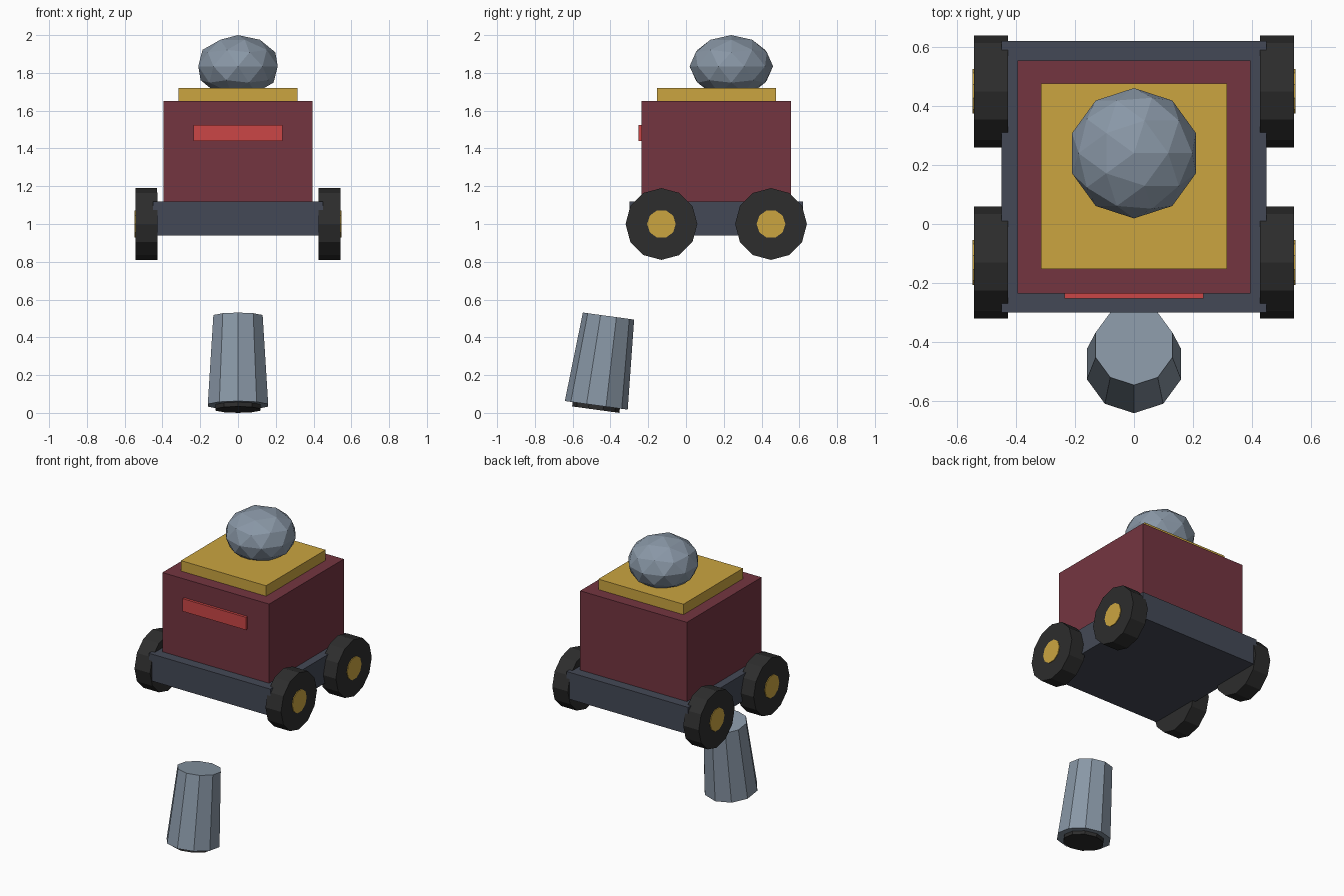
import bpy
import bmesh
import math
from mathutils import Matrix, Vector

if "Cube" in bpy.data.objects:
    bpy.data.objects.remove(bpy.data.objects["Cube"])


def material(name, hex_code):
    def lin(i):
        c = int(hex_code[i:i + 2], 16) / 255
        return c / 12.92 if c <= 0.04045 else ((c + 0.055) / 1.055) ** 2.4
    m = bpy.data.materials.new(name)
    m.diffuse_color = (lin(0), lin(2), lin(4), 1)
    m.use_nodes = True
    m.node_tree.nodes["Principled BSDF"].inputs["Base Color"].default_value = m.diffuse_color
    return m


MAROON = material("maroon", "743540")
SLATE = material("slate", "444956")
GOLD = material("gold", "CBA540")
RED = material("red", "CB4646")
STEEL = material("steel grey", "8997A6")
RUBBER = material("black rubber", "2D2D2D")


def finish(name, bm, mat, matrix=Matrix()):
    bmesh.ops.recalc_face_normals(bm, faces=bm.faces)
    mesh = bpy.data.meshes.new(name)
    bm.to_mesh(mesh)
    bm.free()
    mesh.materials.append(mat)
    ob = bpy.data.objects.new(name, mesh)
    ob.matrix_world = matrix
    bpy.context.collection.objects.link(ob)
    return ob


def box(name, lo, hi, mat):
    lo, hi = Vector(lo), Vector(hi)
    bm = bmesh.new()
    bmesh.ops.create_cube(bm, size=1)
    bmesh.ops.scale(bm, vec=hi - lo, verts=bm.verts)
    return finish(name, bm, mat, Matrix.Translation((lo + hi) / 2))


def cone(name, sides, r1, r2, depth, matrix, mat):
    bm = bmesh.new()
    bmesh.ops.create_cone(bm, cap_ends=True, segments=sides,
                          radius1=r1, radius2=r2, depth=depth)
    return finish(name, bm, mat, matrix)


# Stacked boxes: chassis, body, roof plate and front strip
box("chassis", (-0.45, -0.30, 0.94), (0.45, 0.62, 1.12), SLATE)
box("body", (-0.395, -0.235, 1.12), (0.395, 0.555, 1.65), MAROON)
box("roof_plate", (-0.315, -0.153, 1.65), (0.315, 0.477, 1.72), GOLD)
box("front_strip", (-0.235, -0.252, 1.44), (0.235, -0.235, 1.525), RED)

# Wheels with gold hubs
turn = Matrix.Rotation(math.pi / 2, 4, 'Y')
for side, sx in (("left", -1), ("right", 1)):
    for end, y in (("front", -0.13), ("back", 0.45)):
        cone(f"{end}_{side}_wheel", 12, 0.19, 0.19, 0.115,
             Matrix.Translation((sx * 0.485, y, 1.0)) @ turn, RUBBER)
        cone(f"{end}_{side}_hub", 10, 0.076, 0.076, 0.03,
             Matrix.Translation((sx * 0.532, y, 1.0)) @ turn, GOLD)

# Flattened faceted dome on the roof
bm = bmesh.new()
bmesh.ops.create_icosphere(bm, subdivisions=2, radius=1)
bmesh.ops.scale(bm, vec=(0.221, 0.221, 0.165), verts=bm.verts)
finish("dome", bm, STEEL, Matrix.Translation((0, 0.24, 1.835)))

# Tilted tapered barrel floating below, with a dark plug under it
tilt = Matrix.Translation((0, -0.475, 0.04)) @ Matrix.Rotation(math.radians(-7.8), 4, 'X')
cone("barrel", 10, 0.168, 0.137, 0.477,
     tilt @ Matrix.Translation((0, 0, 0.2385)), STEEL)
cone("barrel_plug", 10, 0.126, 0.126, 0.04,
     tilt @ Matrix.Translation((0, 0, -0.003)), RUBBER)
